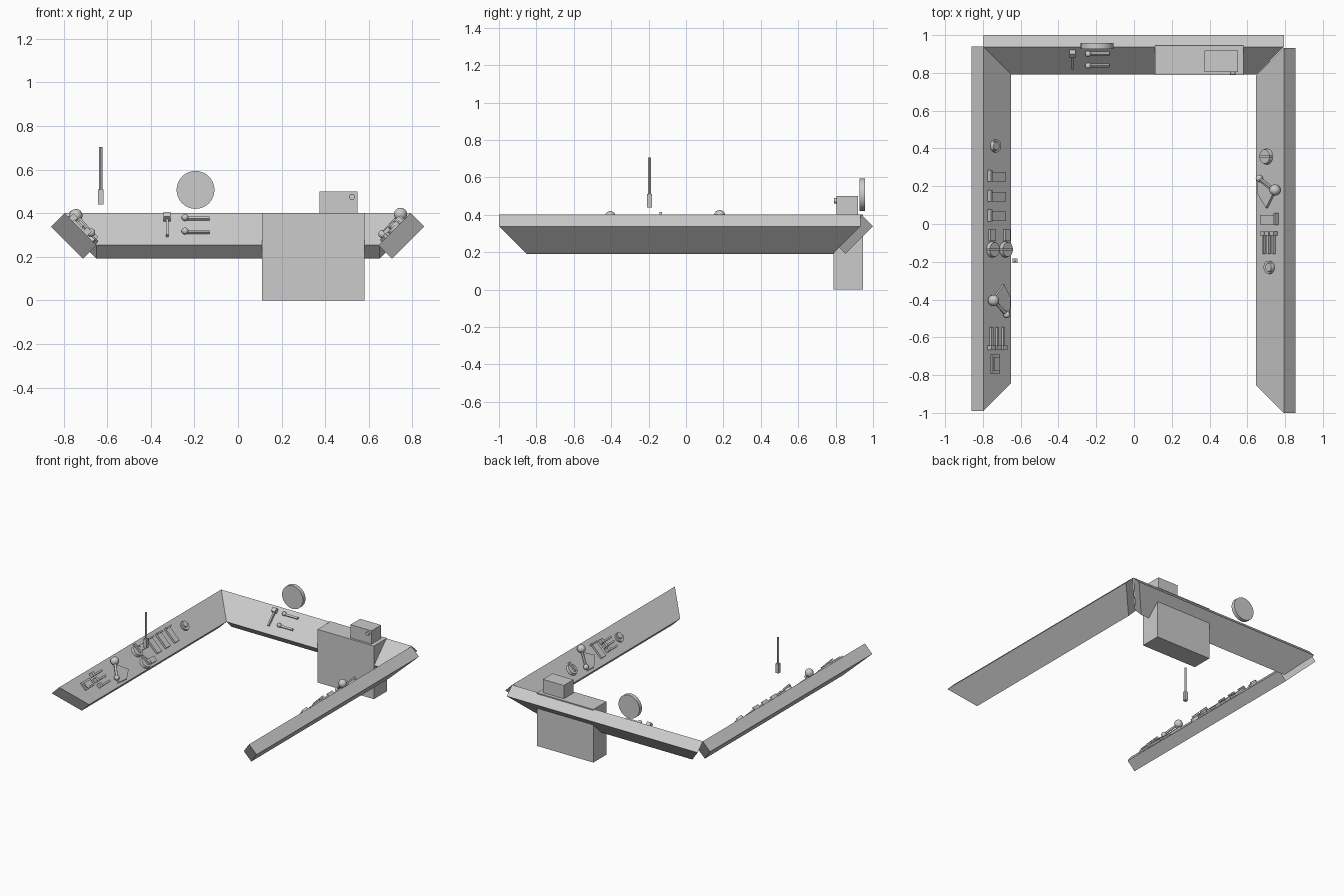
import bpy, bmesh, math
from mathutils import Matrix, Vector

if "Cube" in bpy.data.objects:
    bpy.data.objects.remove(bpy.data.objects["Cube"])

R2 = math.sqrt(2)
I4 = Matrix.Identity(4)


def make(name, bm, mat=I4, smooth=False):
    bmesh.ops.recalc_face_normals(bm, faces=bm.faces)
    me = bpy.data.meshes.new(name)
    bm.to_mesh(me)
    bm.free()
    ob = bpy.data.objects.new(name, me)
    bpy.context.collection.objects.link(ob)
    ob.matrix_world = mat
    if smooth:
        bpy.context.view_layer.objects.active = ob
        ob.select_set(True)
        bpy.ops.object.shade_smooth_by_angle()
        ob.select_set(False)
    return ob


def box(name, c, size, mat=I4):
    bm = bmesh.new()
    bmesh.ops.create_cube(bm, size=1, matrix=Matrix.Translation(c) @ Matrix.Diagonal((*size, 1)))
    return make(name, bm, mat)


def cyl(name, c, r1, r2, h, mat=I4, seg=24):
    bm = bmesh.new()
    bmesh.ops.create_cone(bm, cap_ends=True, segments=seg, radius1=r1, radius2=r2, depth=h,
                          matrix=Matrix.Translation(c))
    return make(name, bm, mat, True)


def ball(name, c, r, mat=I4):
    bm = bmesh.new()
    bmesh.ops.create_uvsphere(bm, u_segments=16, v_segments=10, radius=r, matrix=Matrix.Translation(c))
    return make(name, bm, mat, True)


def prism(name, pts, z0, z1, mat=I4):
    bm = bmesh.new()
    f = bm.faces.new([bm.verts.new((x, y, z0)) for x, y in pts])
    g = bmesh.ops.extrude_face_region(bm, geom=[f])
    bmesh.ops.translate(bm, vec=(0, 0, z1 - z0), verts=[v for v in g['geom'] if isinstance(v, bmesh.types.BMVert)])
    return make(name, bm, mat)


def rod(name, a, b, r, mat):
    a, b = Vector(a), Vector(b)
    d = b - a
    m = Matrix.Translation((a + b) / 2) @ d.to_track_quat('Z', 'Y').to_matrix().to_4x4()
    return cyl(name, (0, 0, 0), r, r, d.length, mat @ m, 12)


class Panel:
    """45 degree panel: local x along it, y down the slope, z out of its face."""

    def __init__(self, name, origin, down, normal, sign, a0, a1):
        ey, ez = Vector(down) / R2, Vector(normal) / R2
        ex = ey.cross(ez)
        self.m = Matrix.Translation(origin) @ Matrix((ex, ey, ez)).transposed().to_4x4()
        self.name, self.sign = name, sign
        lo, hi = a0 + 0.147, a1 - 0.147
        if name == 'back':
            lo, hi = -0.65, 0.65
        s = 0.147 * R2
        prism(name + '_panel', [(sign * a, y) for a, y in ((a0, 0), (a1, 0), (hi, s), (lo, s))],
              0, -0.062 * R2, self.m)

    def p(self, a, d, h):
        """a along the panel, d plan distance from the top edge, h height"""
        return Vector((self.sign * a, d * R2 - h, h))

    def knob(self, a, d, r=0.034):
        cyl(self.name + '_knob_base', self.p(a, d, 0.007), r, r, 0.014, self.m)
        cyl(self.name + '_knob_cap', self.p(a, d, 0.017), r * .75, r * .65, 0.012, self.m)

    def dial(self, a, d):
        cyl(self.name + '_dial', self.p(a, d, 0.01), 0.042, 0.038, 0.02, self.m)
        box(self.name + '_dial_grip', self.p(a, d, 0.024), (0.012, 0.076, 0.018), self.m)

    def switch(self, a, d):
        box(self.name + '_switch', self.p(a, d, 0.008), (0.05, 0.115, 0.016), self.m)
        box(self.name + '_switch_lip', self.p(a + 0.005, d - 0.038, 0.013), (0.062, 0.01, 0.026), self.m)

    def slider(self, a, d, end):
        box(self.name + '_slider_bar', self.p(a, d, 0.008), (0.12, 0.013, 0.016), self.m)
        box(self.name + '_slider_head', self.p(a + end * 0.05, d, 0.015), (0.022, 0.03, 0.03), self.m)

    def lever(self, top, bottom, plate):
        prism(self.name + '_lever_plate', [self.p(a, d, 0.007).xy for a, d in plate], 0, 0.014, self.m)
        t, b = self.p(*top, 0.03), self.p(*bottom, 0.024)
        rod(self.name + '_lever_stick', t, b, 0.009, self.m)
        ball(self.name + '_lever_ball', t, 0.03, self.m)
        ball(self.name + '_lever_pivot', b, 0.019, self.m)


left = Panel('left', (-0.797, 0, 0.4), (1, 0, -1), (1, 0, 1), -1, -0.99, 0.94)
right = Panel('right', (0.793, 0, 0.4), (-1, 0, -1), (-1, 0, 1), 1, -1.0, 0.932)
back = Panel('back', (0, 0.938, 0.4), (0, -1, -1), (0, -1, 1), -1, -0.797, 0.793)

# left panel controls
left.knob(0.413, 0.065)
for a in (0.25, 0.145, 0.04):
    left.switch(a, 0.072)
for d in (0.046, 0.125):
    box('left_button', left.p(-0.06, d, 0.007), (0.06, 0.04, 0.014), left.m)
left.dial(-0.135, 0.053)
left.dial(-0.135, 0.122)
left.lever((-0.405, 0.053), (-0.48, 0.123),
           [(-0.32, 0.105), (-0.39, 0.14), (-0.48, 0.135), (-0.40, 0.048)])
for d in (0.042, 0.073, 0.105):
    left.slider(-0.605, d, -1)
box('left_end_frame', left.p(-0.742, 0.062, 0.006), (0.1, 0.06, 0.012), left.m)
box('left_end_button', left.p(-0.742, 0.066, 0.01), (0.075, 0.038, 0.02), left.m)

# right panel controls
right.dial(0.357, 0.095)
right.lever((0.18, 0.047), (0.242, 0.13),
            [(0.235, 0.135), (0.165, 0.138), (0.085, 0.09), (0.165, 0.05)])
right.switch(0.022, 0.08)
for d in (0.055, 0.08, 0.106):
    right.slider(-0.1, d, 1)
right.knob(-0.23, 0.078)

# back panel controls
box('back_slider_bar', back.p(-0.325, 0.068, 0.008), (0.012, 0.13, 0.016), back.m)
box('back_slider_head', back.p(-0.325, 0.037, 0.015), (0.032, 0.03, 0.03), back.m)
for d in (0.038, 0.1):
    box('back_lever_bar', back.p(-0.185, d, 0.01), (0.11, 0.014, 0.014), back.m)
    ball('back_lever_ball', back.p(-0.243, d, 0.013), 0.016, back.m)

# cabinet, small box on top and its knob
box('cabinet', (0.345, 0.867, 0.2), (0.47, 0.157, 0.4))
box('top_box', (0.462, 0.862, 0.45), (0.175, 0.115, 0.1))
face_y = Matrix.Rotation(math.pi / 2, 4, 'X')
cyl('top_box_knob', (0, 0, 0), 0.014, 0.014, 0.016, Matrix.Translation((0.523, 0.799, 0.475)) @ face_y)

# round screen above the back panel
cyl('round_disc', (0, 0, 0), 0.087, 0.087, 0.03, Matrix.Translation((-0.195, 0.942, 0.507)) @ face_y, 32)

# hanging rod with grip
box('rod_grip', (-0.63, -0.195, 0.475), (0.025, 0.025, 0.07))
cyl('hanging_rod', (-0.63, -0.195, 0.605), 0.007, 0.007, 0.2, seg=12)
